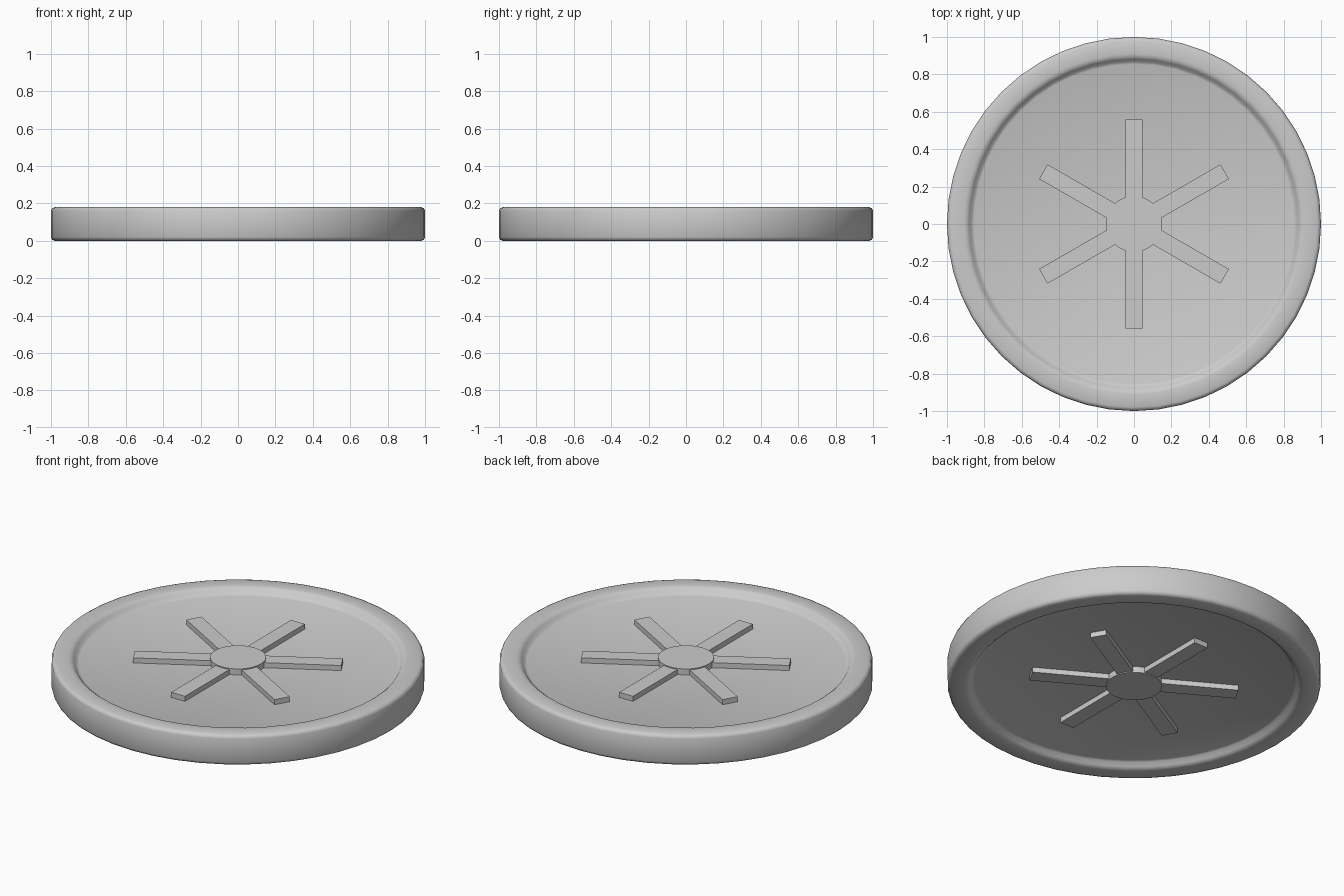
import bpy, bmesh, math

if "Cube" in bpy.data.objects:
    bpy.data.objects.remove(bpy.data.objects["Cube"])

SEG = 48
H = 0.18


def finish(bm, name, angle=35):
    bmesh.ops.recalc_face_normals(bm, faces=bm.faces)
    me = bpy.data.meshes.new(name)
    bm.to_mesh(me)
    bm.free()
    ob = bpy.data.objects.new(name, me)
    bpy.context.collection.objects.link(ob)
    bpy.ops.object.select_all(action='DESELECT')
    ob.select_set(True)
    bpy.context.view_layer.objects.active = ob
    bpy.ops.object.shade_smooth_by_angle(angle=math.radians(angle))
    return ob


# Disc: lathed half profile, mirrored for the underside
top = [(0.855, 0.142), (0.868, 0.147), (0.882, 0.167), (0.895, 0.177),
       (0.91, H), (0.98, H), (0.994, 0.174), (1.0, 0.16)]
profile = top + [(r, H - z) for r, z in reversed(top)]
bm = bmesh.new()
rings = [[bm.verts.new((r * math.cos(2 * math.pi * i / SEG),
                        r * math.sin(2 * math.pi * i / SEG), z))
          for i in range(SEG)] for r, z in profile]
for a, b in zip(rings, rings[1:]):
    for i in range(SEG):
        j = (i + 1) % SEG
        bm.faces.new((a[i], a[j], b[j], b[i]))
bm.faces.new(rings[0])
bm.faces.new(rings[-1])
finish(bm, "rimmed_disc", 50)


# Raised spokes and hub on both faces
def hub(name, z0, z1):
    bm = bmesh.new()
    bmesh.ops.create_cone(bm, cap_ends=True, segments=32, radius1=0.15,
                          radius2=0.15, depth=z1 - z0)
    bmesh.ops.translate(bm, verts=bm.verts, vec=(0, 0, (z0 + z1) / 2))
    finish(bm, name)


def spoke(name, angle, z0, z1):
    bpy.ops.mesh.primitive_cube_add(size=1, location=(
        0.34 * math.cos(angle), 0.34 * math.sin(angle), (z0 + z1) / 2),
        rotation=(0, 0, angle))
    ob = bpy.context.object
    ob.name = name
    ob.scale = (0.44, 0.09, z1 - z0)


for side, flip in (("top", False), ("bottom", True)):
    def span(z1):
        return (H - z1, 0.045) if flip else (0.135, z1)
    hub(side + "_hub", *span(0.178))
    for k in range(6):
        spoke(f"{side}_spoke_{k + 1}", math.radians(30 + 60 * k), *span(0.172))
